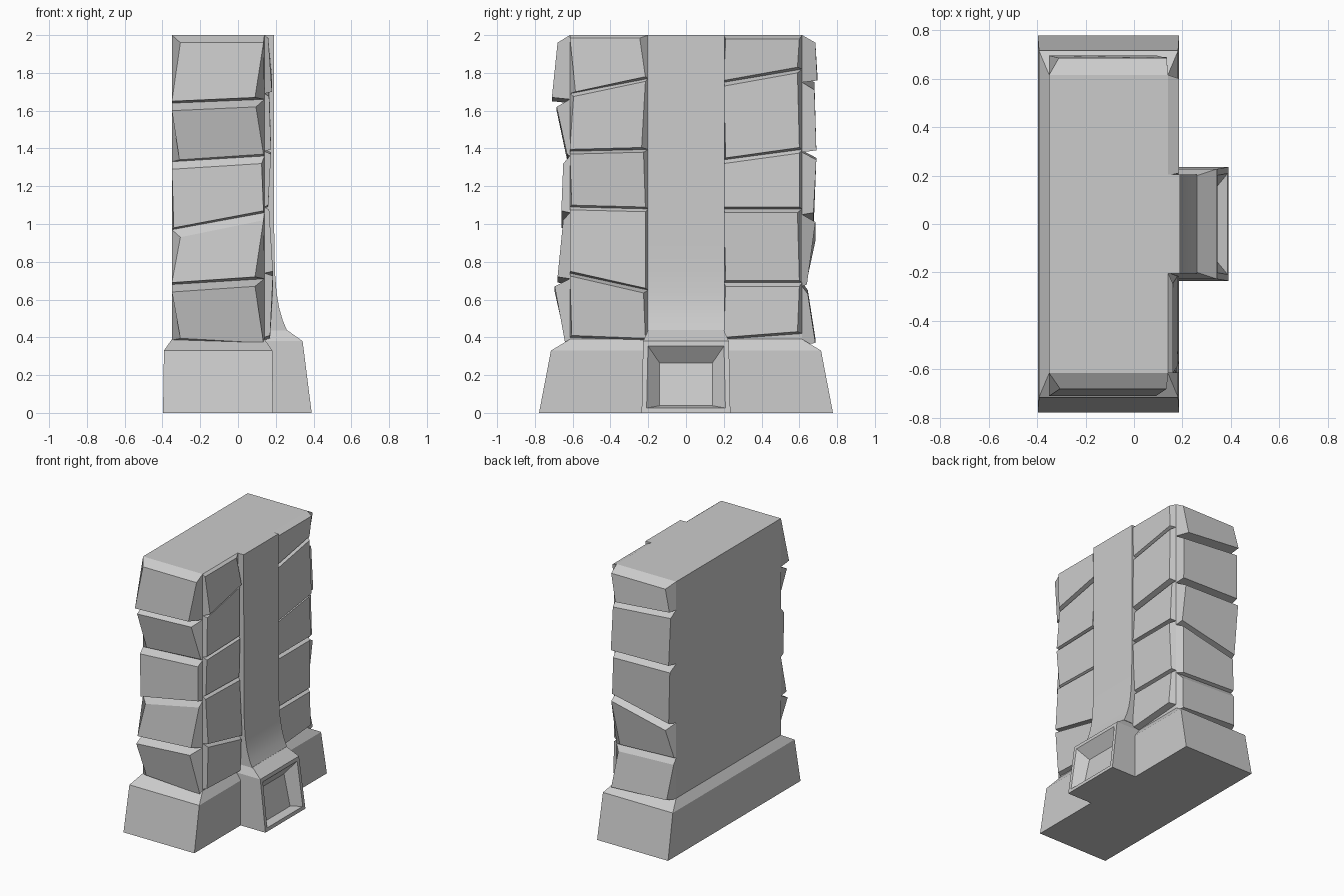
import bpy
import bmesh

cube = bpy.data.objects.get("Cube")
if cube:
    bpy.data.objects.remove(cube, do_unlink=True)

stone = bpy.data.materials.new("grey_stone")
stone.use_nodes = True
GREY = (0.6, 0.6, 0.6, 1)
stone.diffuse_color = GREY
stone.node_tree.nodes["Principled BSDF"].inputs["Base Color"].default_value = GREY

BACK, FACE, SIDE, TOP = -0.35, 0.14, 0.615, 2.0


def finish(name, bm, smooth=False):
    bmesh.ops.recalc_face_normals(bm, faces=bm.faces)
    mesh = bpy.data.meshes.new(name)
    bm.to_mesh(mesh)
    bm.free()
    mesh.materials.append(stone)
    obj = bpy.data.objects.new(name, mesh)
    bpy.context.collection.objects.link(obj)
    if smooth:
        bpy.ops.object.select_all(action='DESELECT')
        obj.select_set(True)
        bpy.context.view_layer.objects.active = obj
        bpy.ops.object.shade_smooth_by_angle(angle=0.5)
    return obj


def loft(rings):
    """Skin a stack of equal rings and cap both ends."""
    bm = bmesh.new()
    loops = [[bm.verts.new(p) for p in ring] for ring in rings]
    for low, high in zip(loops, loops[1:]):
        for i in range(len(low)):
            j = (i + 1) % len(low)
            bm.faces.new((low[i], low[j], high[j], high[i]))
    bm.faces.new(loops[0][::-1])
    bm.faces.new(loops[-1])
    return bm


def rect(x0, x1, y, z):
    return [(x0, -y, z), (x1, -y, z), (x1, y, z), (x0, y, z)]


# Plinth with sloped ends and a bevelled top
finish("plinth", loft([rect(-0.397, 0.186, 0.778, 0),
                       rect(-0.392, 0.182, 0.715, 0.33),
                       rect(BACK, FACE, SIDE, 0.39)]))

# Plain core wall
finish("core_wall", loft([rect(BACK, FACE, SIDE, 0.36), rect(BACK, FACE, SIDE, TOP)]))

# Central pillar flaring out at its foot
flare = [(0.26, 0.435), (0.237, 0.49), (0.217, 0.56), (0.204, 0.64), (0.196, 0.74), (0.192, 0.9), (0.19, TOP)]
finish("pillar", loft([rect(0.1, x, 0.205, z) for x, z in flare]), smooth=True)

# Projecting foot block with a recessed niche
bm = loft([rect(0.1, 0.39, 0.235, 0), rect(0.1, 0.342, 0.227, 0.38), rect(0.1, 0.26, 0.2, 0.438)])
bm.normal_update()
front = max(bm.faces, key=lambda f: f.calc_center_median().x)
bmesh.ops.inset_individual(bm, faces=[front], thickness=0.037)
bmesh.ops.inset_individual(bm, faces=[front], thickness=0.03)
for v in front.verts:
    upper = v.co.z > 0.19
    v.co = (0.28 if upper else 0.33, 0.14 if v.co.y > 0 else -0.14, 0.265 if upper else 0.038)
finish("foot_block", bm)


# Courses of rough tilted stones
def course(name, place, u0, u1, bevel, margin, joints, shapes):
    """joints: heights at both ends; shapes: depth low, depth high, lean."""
    for n, (low_depth, high_depth, lean) in enumerate(shapes):
        (la, lb), (ha, hb) = joints[n], joints[n + 1]
        right, left = max(lean, 0), max(-lean, 0)
        base = [place(u0, la, 0), place(u1, lb, 0), place(u1, hb, 0), place(u0, ha, 0)]
        outer = [place(u0 + right, la + 0.01, low_depth),
                 place(u1 - margin - left, lb + 0.01, low_depth),
                 place(u1 - margin - right, hb - bevel, high_depth),
                 place(u0 + left, ha - bevel, high_depth)]
        finish(f"{name}_stone_{n + 1}", loft([base, outer]))


# Narrow ends
course("front_end", lambda u, z, d: (u, -SIDE - d, z), BACK, FACE, 0.04, 0.005,
       [(0.385, 0.36), (0.68, 0.71), (0.97, 1.06), (1.33, 1.36), (1.64, 1.66), (TOP, TOP)],
       [(0.025, 0.08, 0.045), (0.065, 0.035, -0.045), (0.045, 0.035, 0.01),
        (0.015, 0.07, 0.04), (0.095, 0.065, -0.045)])
course("back_end", lambda u, z, d: (u, SIDE + d, z), BACK, FACE, 0.04, 0.005,
       [(0.385, 0.36), (0.69, 0.67), (0.95, 1.05), (1.39, 1.38), (1.79, 1.75), (TOP, TOP)],
       [(0.07, 0.03, 0.03), (0.025, 0.07, -0.04), (0.06, 0.075, 0.02),
        (0.075, 0.065, 0.01), (0.08, 0.07, -0.04)])

# Broad face, either side of the pillar
course("face_front", lambda u, z, d: (FACE + d, u, z), -SIDE, -0.2, 0.015, 0.015,
       [(0.4, 0.385), (0.74, 0.65), (1.09, 1.08), (1.385, 1.395), (1.69, 1.77), (TOP, TOP)],
       [(0.03, 0.045, 0.01), (0.045, 0.025, 0.0), (0.02, 0.035, 0.01),
        (0.035, 0.025, -0.02), (0.04, 0.02, 0.03)])
course("face_back", lambda u, z, d: (FACE + d, u, z), 0.2, SIDE, 0.02, 0.015,
       [(0.39, 0.42), (0.69, 0.69), (1.08, 1.08), (1.34, 1.395), (1.75, 1.82), (TOP, TOP)],
       [(0.045, 0.03, -0.01), (0.03, 0.04, 0.01), (0.04, 0.025, 0.0),
        (0.045, 0.035, 0.01), (0.035, 0.045, -0.01)])
